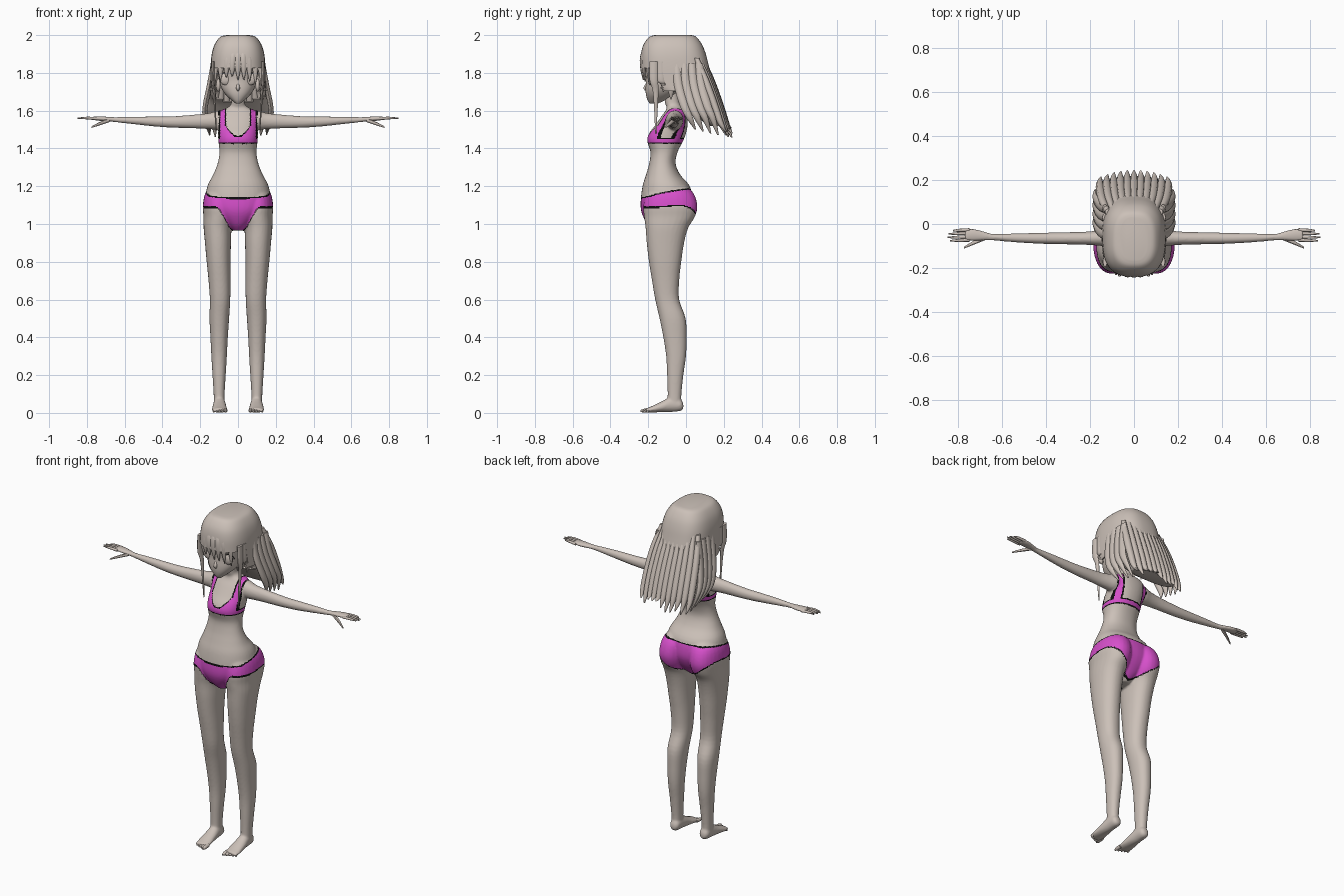
import bpy, bmesh, math, random
from mathutils import Vector

random.seed(4)
X, Y, Z = Vector((1, 0, 0)), Vector((0, 1, 0)), Vector((0, 0, 1))


def material(name, rgb):
    m = bpy.data.materials.new(name)
    m.diffuse_color = (*rgb, 1)
    return m


CLAY = material("warm grey", (0.60, 0.53, 0.48))
PINK = material("magenta", (0.68, 0.08, 0.60))
BLACK = material("black", (0.004, 0.004, 0.004))


def smooth_rings(rings, sub):
    """Catmull-Rom interpolation of (x, y, z, a, b) rings."""
    out = []
    for i in range(len(rings) - 1):
        p = [rings[max(0, min(len(rings) - 1, i + k))] for k in (-1, 0, 1, 2)]
        for s in range(sub):
            t = s / sub
            out.append([0.5 * (2 * b + (c - a) * t + (2 * a - 5 * b + 4 * c - d) * t * t
                               + (3 * b - a - 3 * c + d) * t ** 3) for a, b, c, d in zip(*p)])
    return out + [list(rings[-1])]


def loft(bm, rings, u, v, n=24, power=2.0, sub=4):
    """Skin through elliptical rings lying in the u, v plane, with closed ends."""
    loops = []
    for x, y, z, a, b in smooth_rings(rings, sub):
        loop = []
        for k in range(n):
            t = 2 * math.pi * k / n
            c, s = math.cos(t), math.sin(t)
            e = 2 / power
            p = Vector((x, y, z)) + u * (a * math.copysign(abs(c) ** e, c)) \
                + v * (b * math.copysign(abs(s) ** e, s))
            loop.append(bm.verts.new(p))
        loops.append(loop)
    for l0, l1 in zip(loops, loops[1:]):
        for k in range(n):
            j = (k + 1) % n
            bm.faces.new((l0[k], l0[j], l1[j], l1[k]))
    bm.faces.new(loops[0])
    bm.faces.new(loops[-1])


def level(z, hw, yf, yb, xc=0):
    return (xc, (yf + yb) / 2, z, hw, (yb - yf) / 2)


def ball(bm, centre, scale):
    r = bmesh.ops.create_uvsphere(bm, u_segments=20, v_segments=12, radius=1)
    for vert in r["verts"]:
        vert.co = Vector(c + s * q for c, s, q in zip(centre, scale, vert.co))


def finish(name, bm, mats=(CLAY,), mods=(), angle=50):
    bmesh.ops.recalc_face_normals(bm, faces=bm.faces)
    me = bpy.data.meshes.new(name)
    bm.to_mesh(me)
    bm.free()
    ob = bpy.data.objects.new(name, me)
    bpy.context.collection.objects.link(ob)
    for kind, opts in mods:
        m = ob.modifiers.new(kind.lower(), kind)
        for k, val in opts.items():
            setattr(m, k, val)
    if mods:
        dg = bpy.context.evaluated_depsgraph_get()
        new = bpy.data.meshes.new_from_object(ob.evaluated_get(dg))
        ob.modifiers.clear()
        ob.data = new
    ob.data.materials.clear()
    for m in mats:
        ob.data.materials.append(m)
    bpy.ops.object.select_all(action='DESELECT')
    ob.select_set(True)
    bpy.context.view_layer.objects.active = ob
    bpy.ops.object.shade_smooth_by_angle(angle=math.radians(angle))
    return ob


# Body: torso and neck, legs, feet and arms fused into one skin
bm = bmesh.new()
loft(bm, [level(*r) for r in (
    (0.965, .03, -.17, -.06), (1.0, .07, -.205, -.02), (1.06, .14, -.235, .02),
    (1.12, .172, -.24, .035), (1.2, .162, -.23, .02), (1.26, .132, -.212, -.03),
    (1.32, .108, -.195, -.055), (1.38, .098, -.188, -.045), (1.44, .104, -.205, -.015),
    (1.48, .106, -.195, 0), (1.52, .108, -.165, .008), (1.57, .108, -.13, .008),
    (1.6, .09, -.108, -.002), (1.62, .05, -.103, -.02), (1.645, .035, -.112, -.035),
    (1.72, .035, -.12, -.04))], X, Y, 40, 2.2)
for s in (1, -1):
    loft(bm, [level(z, hw, yf, yb, s * xc) for z, hw, yf, yb, xc in (
        (1.22, .04, -.15, -.03, .08), (1.17, .078, -.205, .035, .092),
        (1.1, .086, -.226, .06, .1), (1.04, .081, -.222, .048, .102),
        (.98, .074, -.214, .012, .108), (.9, .069, -.208, -.01, .106),
        (.8, .063, -.196, -.025, .103), (.7, .058, -.18, -.036, .098),
        (.6, .054, -.163, -.036, .095), (.5, .052, -.14, -.002, .099),
        (.4, .046, -.12, .003, .1), (.3, .041, -.105, 0, .1), (.2, .035, -.1, -.014, .1),
        (.1, .029, -.097, -.024, .1), (.04, .028, -.1, -.025, .099))], X, Y, 28, 2.2)
    loft(bm, [(s * .098, y, z, a, b) for y, z, a, b in (
        (-.014, .035, .012, .012), (-.03, .042, .028, .032), (-.08, .045, .032, .04),
        (-.13, .032, .037, .028), (-.18, .019, .041, .017), (-.212, .013, .037, .011))], X, Z)
    loft(bm, [(s * x, y, z, a, b) for x, y, z, a, b in (
        (.05, -.058, 1.55, .04, .04), (.1, -.06, 1.55, .046, .051),
        (.15, -.063, 1.545, .037, .043), (.22, -.065, 1.543, .03, .037),
        (.35, -.065, 1.54, .027, .03), (.45, -.065, 1.543, .024, .026),
        (.55, -.063, 1.548, .02, .02), (.64, -.06, 1.552, .015, .014),
        (.68, -.055, 1.555, .02, .012), (.73, -.05, 1.558, .028, .012),
        (.77, -.05, 1.56, .025, .009))], Y, Z)
body = finish("body", bm, (CLAY, PINK, BLACK), (
    ("REMESH", {"mode": 'VOXEL', "voxel_size": .006}), ("SMOOTH", {"factor": .5, "iterations": 5})))


def briefs(x, y, z):
    """Positive inside the briefs, roughly the distance to their edge."""
    t = min(1, max(0, (abs(x) - .02) / .1))
    back = min(1, max(0, (y + .2) / .25))
    top = 1.14 + .015 * (x / .18) ** 2 + .05 * back
    front_line = .96 + .125 * t * t * (3 - 2 * t)
    back_line = .97 + .125 * min(1, abs(x) / .18) ** 1.2
    k = min(1, max(0, (y + .15) / .1))
    return min(top - z, z - (front_line * (1 - k) + back_line * k))


def top_piece(x, y, z):
    """Positive inside the band, cups and straps."""
    ax = abs(x)
    band = min(z - 1.423, 1.457 - z)
    cups = min(z - 1.423, 1.467 + 14 * x * x - z, .1 - ax, 1.53 - z) if y < -.09 else -1
    strap = min(.02 - abs(ax - .082), z - 1.43)
    return max(band, cups, strap) if ax < .115 else -1


# Swimwear colours with dark piping, chosen by face position
for p in body.data.polygons:
    f = max(briefs(*p.center) if p.center.z < 1.25 and abs(p.center.x) < .25 else -1,
            top_piece(*p.center) if 1.4 < p.center.z < 1.63 else -1)
    p.material_index = 0 if f < 0 else 2 if f < .008 else 1

# Fingers and toes
bm = bmesh.new()
for s in (1, -1):
    for i, y in enumerate((-.073, -.058, -.042, -.027)):
        end = (.838, .85, .845, .825)[i]
        loft(bm, [(s * .75, y, 1.558, .008, .008), (s * .8, y - .002, 1.561, .007, .007),
                  (s * end, y - .003, 1.56, .003, .003)], Y, Z, 8)
    loft(bm, [(s * .68, -.064, 1.55, .01, .01), (s * .73, -.085, 1.532, .009, .009),
              (s * .775, -.108, 1.513, .004, .004)], Y, Z, 8)
finish("fingers", bm)
bm = bmesh.new()
for s in (1, -1):
    for i in range(5):
        x, r = s * (.066 + .0155 * i), .0105 - .0012 * i
        loft(bm, [(x, -.19, .014, r, r), (x, -.222 + .005 * i, r + .001, r, r),
                  (x, -.24 + .008 * i, r, r * .4, r * .5)], X, Z, 8)
finish("toes", bm)

# Head with nose and ears
bm = bmesh.new()
loft(bm, [level(*r) for r in (
    (1.638, .012, -.192, -.15), (1.655, .034, -.203, -.11), (1.685, .066, -.212, -.06),
    (1.72, .088, -.214, -.02), (1.77, .1, -.212, .03), (1.84, .112, -.222, .07),
    (1.91, .105, -.21, .06), (1.96, .06, -.16, .02))], X, Y, 40, 2.3)
loft(bm, [(0, -.205, 1.75, .004, .004), (0, -.214, 1.72, .01, .012),
          (0, -.208, 1.702, .004, .004)], X, Y, 10)
for s in (1, -1):
    ball(bm, (s * .104, -.06, 1.735), (.012, .022, .035))
finish("head", bm)

# Eyes and upper lash lines
bm, lash = bmesh.new(), bmesh.new()
for s in (1, -1):
    ball(bm, (s * .064, -.188, 1.768), (.033, .014, .033))
    loft(lash, [(s * (.064 + .036 * math.cos(t)), -.197 + .02 * max(0, math.cos(t)),
                 1.768 + .033 * math.sin(t), .003, .003)
                for t in [math.radians(a) for a in range(10, 171, 20)]], Y, Z, 6, sub=1)
finish("eyes", bm)
finish("lashes", lash, (BLACK,))

# Hair cap flowing back, opened in front of the face
bm = bmesh.new()
loft(bm, [level(*r) for r in (
    (2.0, .06, -.165, .03), (1.99, .095, -.195, .055), (1.95, .124, -.225, .085),
    (1.9, .139, -.238, .105), (1.84, .145, -.24, .12), (1.78, .147, -.236, .135),
    (1.72, .149, -.21, .152), (1.66, .16, -.05, .17), (1.6, .168, .03, .19),
    (1.55, .158, .08, .205), (1.52, .14, .12, .21))], X, Y, 48, 2.7)
gone = [f for f in bm.faces if f.calc_center_median().z < 1.99 and (
    (c := f.calc_center_median()).y < -.12 and c.z < 1.82 or c.y < -.03 and c.z < 1.71)]
bmesh.ops.delete(bm, geom=gone, context='FACES')
finish("hair_cap", bm, mods=(("SOLIDIFY", {"thickness": .008, "offset": -1}),))

# Hair strands: back, flaring sides, fringe and thin side locks
bm = bmesh.new()
for i in range(11):
    x = -.15 + .03 * i
    drop, edge = random.uniform(0, .06), abs(x) / .15
    y = .03 * edge ** 2
    loft(bm, [(x * .8, .085 - y, 1.88, .012, .014), (x * .95, .133 - y, 1.76, .018, .02),
              (x * 1.02, .18 - y, 1.63, .02, .02), (x * 1.04, .215 - y, 1.53, .016, .016),
              (x, .243 - y, 1.455 + drop, .003, .004)], X, Y, 8)
for s in (1, -1):
    for i in range(4):
        y = -.04 + .04 * i
        loft(bm, [(s * .132, y - .01, 1.85, .012, .02), (s * .15, y, 1.74, .014, .024),
                  (s * .172, y + .03, 1.63, .014, .024), (s * .174, y + .06, 1.56, .012, .018),
                  (s * .15, y + .09, 1.5 - .01 * i, .003, .004)], X, Y, 8)
    for i, low in enumerate((1.66, 1.7, 1.48)):
        y = -.09 - .04 * i
        loft(bm, [(s * .132, y, 1.86, .01, .024), (s * .134, y, 1.76, .009, .022),
                  (s * .126, y + .01, 1.69 if i == 2 else low + .04, .007, .014),
                  (s * .115, y + .01, low, .002, .003)], X, Y, 8)
for i in range(9):
    x = -.12 + .03 * i
    y = .075 * (abs(x) / .12) ** 3
    low = 1.79 - .03 * random.random() - .05 * (abs(x) / .12) ** 2
    loft(bm, [(x * .6, -.19 + y * .4, 1.965, .012, .01), (x * .85, -.228 + y, 1.9, .019, .012),
              (x, -.233 + y, 1.83, .016, .01), (x * 1.03, -.225 + y, low, .002, .003)], X, Y, 8)
finish("hair_strands", bm)
